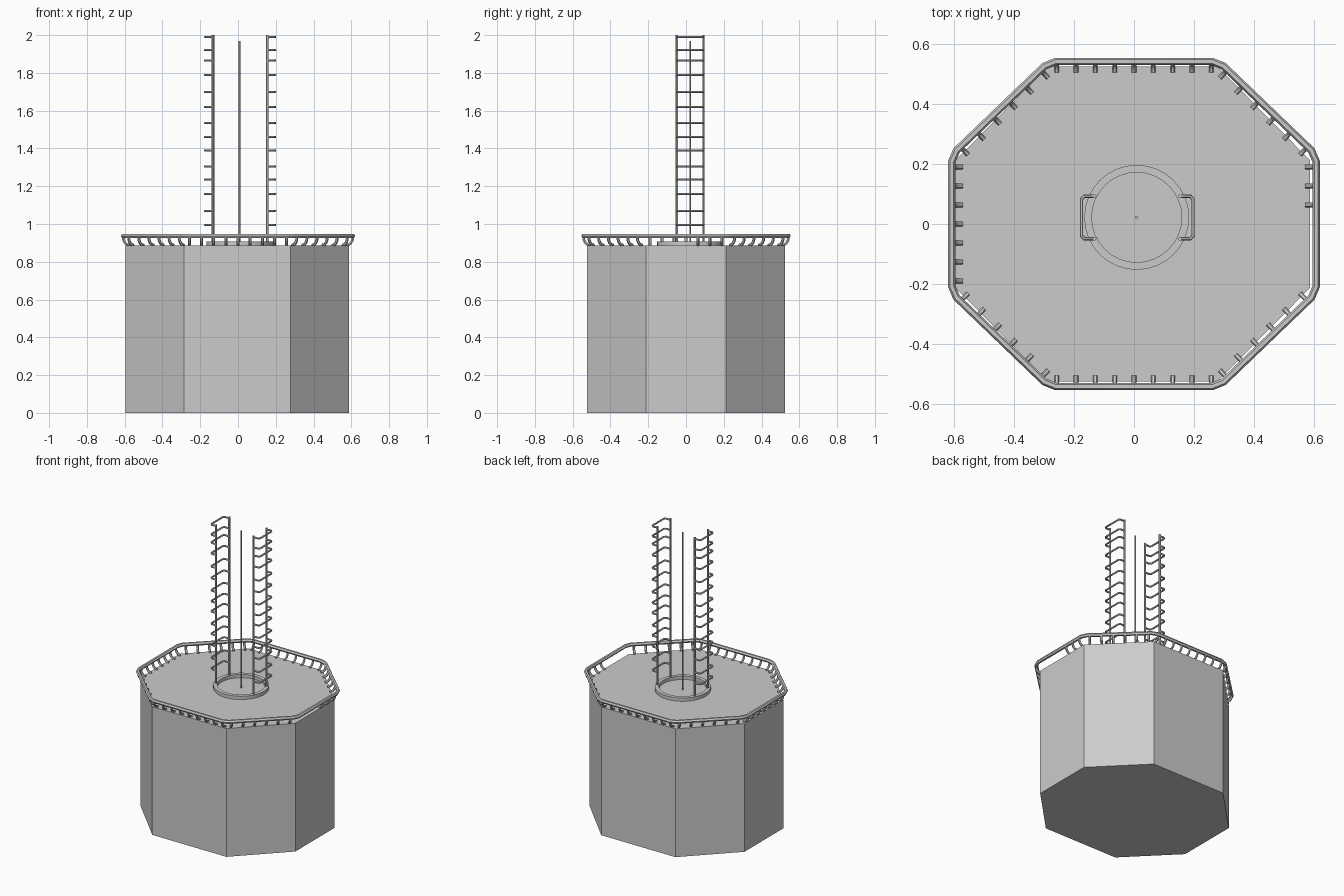
import bpy, bmesh, math
from mathutils import Vector

if "Cube" in bpy.data.objects:
    bpy.data.objects.remove(bpy.data.objects["Cube"])

# One grey for the whole model
grey = bpy.data.materials.new("light grey")
grey.use_nodes = True
grey.diffuse_color = (0.6, 0.6, 0.6, 1)
grey.node_tree.nodes["Principled BSDF"].inputs["Base Color"].default_value = (0.6, 0.6, 0.6, 1)


def add_object(name, mesh):
    ob = bpy.data.objects.new(name, mesh)
    bpy.context.collection.objects.link(ob)
    mesh.materials.clear()
    mesh.materials.append(grey)
    return ob


def smooth(ob):
    bpy.ops.object.select_all(action='DESELECT')
    ob.select_set(True)
    bpy.context.view_layer.objects.active = ob
    bpy.ops.object.shade_smooth_by_angle(angle=math.radians(40))


def tubes(name, paths, radius, cyclic=False):
    """Six-sided bars along the given paths, joined as one mesh."""
    cu = bpy.data.curves.new(name + "_path", 'CURVE')
    cu.dimensions = '3D'
    cu.bevel_depth = radius
    cu.bevel_resolution = 1
    cu.use_fill_caps = True
    for path in paths:
        sp = cu.splines.new('POLY')
        sp.points.add(len(path) - 1)
        for p, co in zip(sp.points, path):
            p.co = (*co, 1)
        sp.use_cyclic_u = cyclic
    tmp = bpy.data.objects.new(name + "_path", cu)
    bpy.context.collection.objects.link(tmp)
    deps = bpy.context.evaluated_depsgraph_get()
    mesh = bpy.data.meshes.new_from_object(tmp.evaluated_get(deps))
    bpy.data.objects.remove(tmp)
    smooth(add_object(name, mesh))


def octagon(hx, hy, cx, cy):
    """Corners anticlockwise, starting at the lower end of the +x side."""
    return [Vector(p) for p in ((hx, -cy), (hx, cy), (cx, hy), (-cx, hy),
                                (-hx, cy), (-hx, -cy), (-cx, -hy), (cx, -hy))]


# Tower block: extruded octagon
TOP = 0.885
bm = bmesh.new()
base = bm.faces.new([bm.verts.new((p.x - 0.004, p.y, 0))
                     for p in octagon(0.591, 0.525, 0.283, 0.213)])
up = bmesh.ops.extrude_face_region(bm, geom=[base])
bmesh.ops.translate(bm, vec=(0, 0, TOP),
                    verts=[v for v in up["geom"] if isinstance(v, bmesh.types.BMVert)])
bmesh.ops.recalc_face_normals(bm, faces=bm.faces)
mesh = bpy.data.meshes.new("tower_block")
bm.to_mesh(mesh)
bm.free()
add_object("tower_block", mesh)

# Handrail with clipped corners
corners = octagon(0.608, 0.542, 0.283, 0.23)
RAIL_Z = 0.937
rail = []
for i, c in enumerate(corners):
    for other in (corners[i - 1], corners[(i + 1) % 8]):
        q = c + (other - c).normalized() * 0.022
        rail.append((q.x, q.y, RAIL_Z))
tubes("handrail", [rail], 0.0125, cyclic=True)

# Railing posts: hooked inwards to the roof, open on part of the +x side
profile = [(0, RAIL_Z), (0.002, 0.915), (0.01, 0.9), (0.022, 0.891), (0.036, 0.888)]
counts = [7, 6, 9, 6, 7, 6, 9, 6]
posts = []
for i, n in enumerate(counts):
    a, b = corners[i], corners[(i + 1) % 8]
    d = (b - a).normalized()
    inward = Vector((-d.y, d.x))
    margin = 0.025 if n == 9 else 0.04
    length = (b - a).length - 2 * margin
    for k in range(n):
        if i == 0 and k < 4:
            continue
        foot = a + d * (margin + length * k / (n - 1))
        posts.append([(*(foot + inward * s), z) for s, z in profile])
tubes("railing_posts", posts, 0.008)

# Hatch kerb: square-section ring on the roof
HUB = Vector((0.009, 0.022))
SEG = 32
section = [(0.175, TOP), (0.175, 0.908), (0.15, 0.908), (0.15, TOP)]
bm = bmesh.new()
rings = []
for k in range(SEG):
    t = math.tau * k / SEG
    rings.append([bm.verts.new((HUB.x + r * math.cos(t), HUB.y + r * math.sin(t), z))
                  for r, z in section])
for k in range(SEG):
    p, q = rings[k], rings[(k + 1) % SEG]
    for j in range(4):
        bm.faces.new((p[j], q[j], q[(j + 1) % 4], p[(j + 1) % 4]))
bmesh.ops.recalc_face_normals(bm, faces=bm.faces)
mesh = bpy.data.meshes.new("hatch_kerb")
bm.to_mesh(mesh)
bm.free()
smooth(add_object("hatch_kerb", mesh))

# Central mast
tubes("mast", [[(*HUB, TOP), (*HUB, 1.97)]], 0.0055)

# Two ladders with U-shaped rungs facing outwards
rung_heights = [0.995, 1.07, 1.16, 1.235, 1.305, 1.39, 1.46,
                1.535, 1.62, 1.7, 1.79, 1.865, 1.92, 1.99]
half = 0.071
for side, name in ((-1, "right"), (1, "left")):
    def at(out, along, z):
        return (0.011 + side * out, HUB.y + along, z)
    stiles = [[at(0.143, s * half, 0.9), at(0.143, s * half, 2.0)] for s in (-1, 1)]
    tubes(name + "_ladder_stiles", stiles, 0.007)
    shape = [(0.143, -half), (0.177, -half), (0.186, -half + 0.01)]
    shape += [(o, -w) for o, w in reversed(shape)]
    tubes(name + "_ladder_rungs",
          [[at(o, w, z) for o, w in shape] for z in rung_heights], 0.006)
